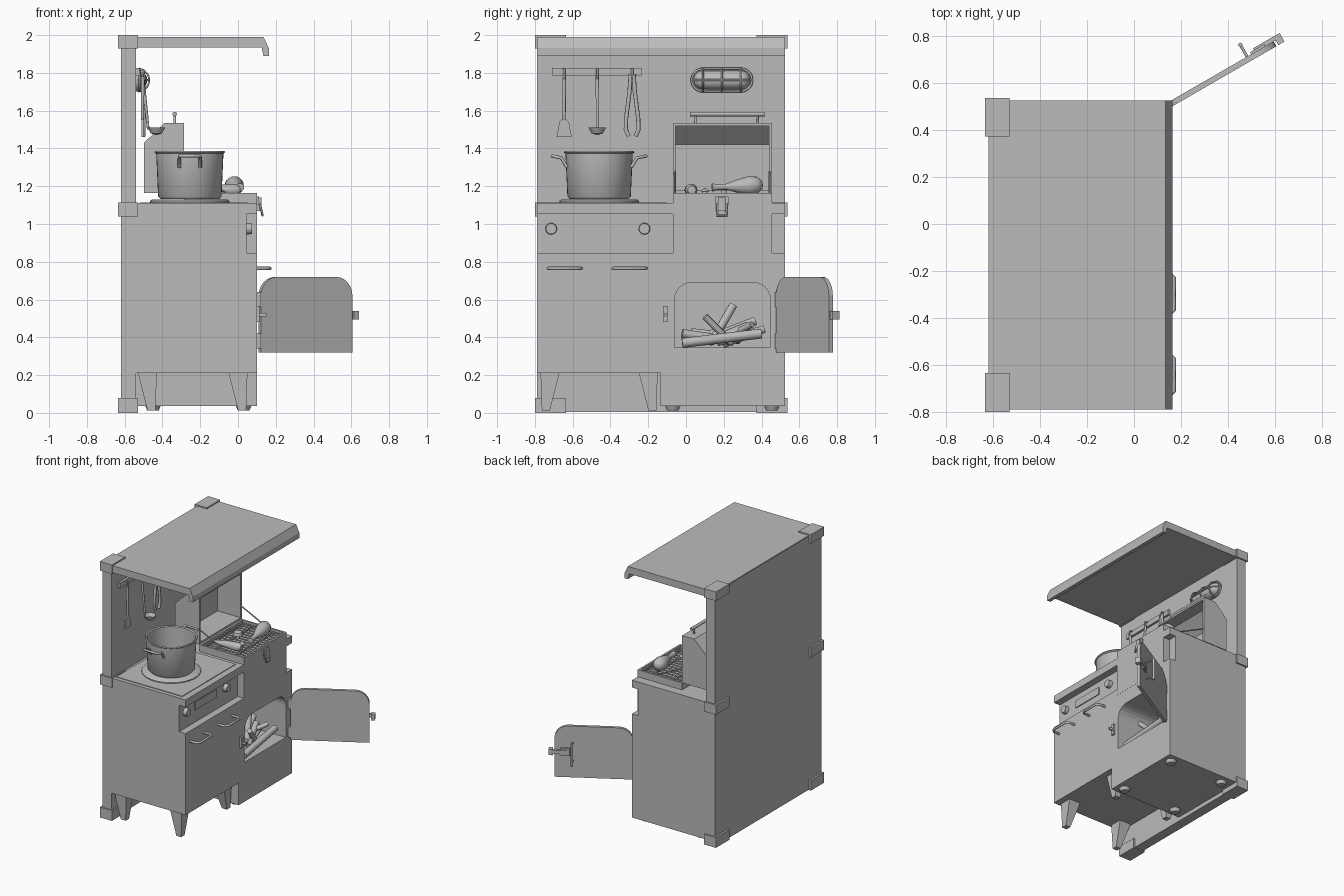
import bpy, bmesh, math, random
from mathutils import Vector, Matrix

if "Cube" in bpy.data.objects:
    bpy.data.objects.remove(bpy.data.objects["Cube"])

grey = bpy.data.materials.new("plain grey")
grey.use_nodes = True
COLOUR = (0.5, 0.5, 0.5, 1)
grey.diffuse_color = COLOUR
grey.node_tree.nodes["Principled BSDF"].inputs["Base Color"].default_value = COLOUR


def finish(name, bm, smooth=False):
    bmesh.ops.recalc_face_normals(bm, faces=bm.faces)
    me = bpy.data.meshes.new(name)
    bm.to_mesh(me)
    bm.free()
    me.materials.append(grey)
    ob = bpy.data.objects.new(name, me)
    bpy.context.collection.objects.link(ob)
    if smooth:
        select(ob)
        bpy.ops.object.shade_smooth_by_angle(angle=math.radians(40))
    return ob


def select(ob):
    bpy.ops.object.select_all(action='DESELECT')
    ob.select_set(True)
    bpy.context.view_layer.objects.active = ob


def prism(name, pts, vec):
    bm = bmesh.new()
    face = bm.faces.new([bm.verts.new(p) for p in pts])
    ext = bmesh.ops.extrude_face_region(bm, geom=[face])["geom"]
    bmesh.ops.translate(bm, vec=vec, verts=[v for v in ext if isinstance(v, bmesh.types.BMVert)])
    if not face.is_valid or len(bm.faces) < len(pts) + 2:
        bm.faces.new([v for v in bm.verts][:len(pts)])
    return finish(name, bm)


def side_prism(name, xz, y0, y1):
    return prism(name, [(x, y0, z) for x, z in xz], (0, y1 - y0, 0))


def front_prism(name, yz, x0, x1):
    return prism(name, [(x0, y, z) for y, z in yz], (x1 - x0, 0, 0))


def box(name, x0, x1, y0, y1, z0, z1):
    return side_prism(name, [(x0, z0), (x1, z0), (x1, z1), (x0, z1)], y0, y1)


def rod(name, a, b, r, r2=None, n=16):
    a, b = Vector(a), Vector(b)
    bm = bmesh.new()
    d = b - a
    m = Matrix.Translation((a + b) / 2) @ d.to_track_quat('Z', 'Y').to_matrix().to_4x4()
    bmesh.ops.create_cone(bm, cap_ends=True, segments=n, radius1=r,
                          radius2=r if r2 is None else r2, depth=d.length, matrix=m)
    return finish(name, bm, True)


def tube(name, pts, r, closed=False):
    cu = bpy.data.curves.new(name, 'CURVE')
    cu.dimensions = '3D'
    cu.bevel_depth, cu.bevel_resolution, cu.use_fill_caps = r, 2, True
    sp = cu.splines.new('POLY')
    sp.points.add(len(pts) - 1)
    for p, c in zip(sp.points, pts):
        p.co = (*c, 1)
    sp.use_cyclic_u = closed
    cu.materials.append(grey)
    ob = bpy.data.objects.new(name, cu)
    bpy.context.collection.objects.link(ob)
    return ob


def lathe(name, prof, origin, axis=(0, 0, 1), n=40):
    # revolve (radius, height) points about an axis
    bm = bmesh.new()
    vs = [bm.verts.new((r, 0, h)) for r, h in prof]
    es = [bm.edges.new(p) for p in zip(vs, vs[1:])]
    bmesh.ops.spin(bm, geom=vs + es, cent=(0, 0, 0), axis=(0, 0, 1), angle=math.tau, steps=n)
    bmesh.ops.remove_doubles(bm, verts=bm.verts, dist=1e-5)
    q = Vector(axis).to_track_quat('Z', 'Y').to_matrix().to_4x4()
    bmesh.ops.transform(bm, matrix=Matrix.Translation(origin) @ q, verts=bm.verts)
    return finish(name, bm, True)


def cut(ob, cutter):
    m = ob.modifiers.new("cut", 'BOOLEAN')
    m.operation, m.object, m.solver = 'DIFFERENCE', cutter, 'EXACT'
    select(ob)
    bpy.ops.object.modifier_apply(modifier="cut")
    bpy.data.objects.remove(cutter)


def arch(u0, u1, z0, z1, r):
    pts = [(u0, z0), (u1, z0)]
    for c, a0 in ((u1 - r, 0), (u0 + r, 90)):
        pts += [(c + r * math.cos(math.radians(a0 + t)), z1 - r + r * math.sin(math.radians(a0 + t)))
                for t in range(0, 91, 15)]
    return pts


# back wall, roof and corner brackets
box("back_wall", -.62, -.54, -.79, .525, .005, 1.985)
side_prism("roof", [(-.617, 1.935), (.125, 1.935), (.135, 1.89), (.163, 1.89), (.163, 1.932),
                    (.135, 1.99), (-.617, 1.99)], -.79, .525)
for z0, z1 in ((0, .08), (1.04, 1.115), (1.93, 2)):
    for y in (-.8, .372):
        box("corner_bracket", -.635, -.53, y, y + .165, z0, z1)


# cabinets with the recessed control panel
def cabinet(name, z0, y0, y1):
    return side_prism(name, [(-.54, z0), (.1, z0), (.1, .847), (.045, .847), (.045, 1.053),
                             (.1, 1.053), (.1, 1.11), (-.54, 1.11)], y0, y1)


cabinet("stove_cabinet", .21, -.79, -.135)
oven = cabinet("oven_cabinet", .037, -.135, .525)
cut(oven, front_prism("cutter", arch(-.06, .447, .345, .69, .09), -.4, .2))

# grill box and open lid
grill = box("grill_box", -.285, .101, -.07, .455, .8, 1.165)
cut(grill, box("cutter", -.27, .086, -.055, .44, 1.12, 1.3))
for i in range(14):
    y = -.04 + i * .036
    rod("grate_bar", (-.275, y, 1.148), (.09, y, 1.148), .006, n=8)
for x in (-.18, -.0):
    rod("grate_cross_bar", (x, -.06, 1.14), (x, .445, 1.14), .006, n=8)
lid = side_prism("grill_lid", [(-.497, 1.165), (-.285, 1.165), (-.285, 1.535), (-.39, 1.535),
                               (-.497, 1.43)], -.07, .455)
cut(lid, side_prism("cutter", [(-.485, 1.18), (-.2, 1.18), (-.2, 1.52), (-.385, 1.52),
                               (-.485, 1.42)], -.055, .44))
for y in (-.058, .443):
    rod("lid_stay", (-.3, y, 1.28), (-.06, y, 1.165), .005, n=8)
tube("lid_handle", [(-.335, .05, 1.53), (-.335, .05, 1.575), (-.335, .38, 1.575), (-.335, .38, 1.53)], .007)
rod("lid_handle_grip", (-.335, .02, 1.582), (-.335, .415, 1.582), .012)
box("grill_latch_plate", .1, .112, .155, .225, 1.1, 1.145)
box("grill_latch_hook", .1, .125, .17, .21, 1.07, 1.14)
tube("grill_latch_loop", [(.115, .165, 1.11), (.13, .165, 1.045), (.13, .215, 1.045), (.115, .215, 1.11)], .006)

# food on the grill
lathe("drumstick", [(0, -.14), (.022, -.135), (.016, -.11), (.016, -.06), (.035, 0), (.05, .06),
                    (.045, .105), (.025, .13), (0, .137)], (-.01, .272, 1.2), (-.15, 1, .05), 20)
lathe("carrot", [(0, -.12), (.012, -.11), (.028, 0), (.033, .08), (.022, .11), (0, .115)],
      (-.1, .02, 1.18), (1, .1, 0), 16)
lathe("mushroom", [(0, 0), (.016, 0), (.014, .025), (.036, .025), (.03, .048), (0, .06)],
      (-.14, .2, 1.153), n=16)
lathe("small_mushroom", [(0, 0), (.014, 0), (.014, .02), (.025, .02), (0, .04)], (-.04, .1, 1.153), n=16)

# hob and pot
box("hob_plate", -.52, .05, -.76, -.1, 1.1, 1.115)
lathe("burner", [(0, .018), (.2, .018), (.21, .01), (.21, 0)], (-.255, -.46, 1.112))
lathe("pot", [(0, 0), (.155, 0), (.168, .015), (.178, .24), (.187, .247), (.183, .255), (.172, .25),
              (.162, .02), (0, .012)], (-.255, -.46, 1.132))
for s in (-1, 1):
    y = lambda d: -.46 + s * d
    tube("pot_handle", [(-.31, y(.17), 1.3), (-.31, y(.2), 1.35), (-.31, y(.25), 1.36),
                        (-.2, y(.25), 1.36), (-.2, y(.2), 1.35), (-.2, y(.17), 1.3)], .009)

# control panel and drawer handles
for y in (-.714, -.22):
    rod("knob", (.04, y, .975), (.075, y, .975), .031, .028, 24)
box("display", .045, .052, -.6, -.34, .945, 1.005)
for y in (-.745, -.4):
    tube("cabinet_handle", [(.095, y + .015, .765), (.15, y + .015, .765), (.17, y + .035, .765),
                            (.17, y + .17, .765), (.15, y + .19, .765), (.095, y + .19, .765)], .009)


# legs and round feet
def leg(x, y, sx, sy):
    bm = bmesh.new()
    bmesh.ops.create_cube(bm, size=1)
    for v in bm.verts:
        half = .05 if v.co.z > 0 else .021
        shift = 0 if v.co.z > 0 else .022
        v.co = (x + math.copysign(half, v.co.x) + sx * shift, y + math.copysign(half, v.co.y) + sy * shift,
                .212 if v.co.z > 0 else .012)
    finish("tapered_leg", bm)


for x, sx in ((-.48, 1), (.0, 1)):
    for y, sy in ((-.72, -1), (-.2, 1)):
        leg(x, y, sx, sy)
for x in (-.45, .03):
    for y in (-.07, .455):
        rod("round_foot", (x, y, .012), (x, y, .045), .03, .045, 20)

# open oven door, built closed and swung about its hinge
parts = [front_prism("oven_door", arch(-.56, 0, .32, .72, .1), -.012, .012),
         box("door_latch_bar", .012, .03, -.6, -.47, .505, .535),
         box("door_latch_tip", -.012, .03, -.6, -.57, .495, .54),
         box("door_latch_plate", .012, .022, -.52, -.45, .49, .55),
         rod("door_handle", (.07, -.43, .43), (.07, -.43, .61), .009),
         rod("door_handle_post", (.01, -.43, .45), (.07, -.43, .45), .006),
         rod("door_handle_post", (.01, -.43, .59), (.07, -.43, .59), .006)]
for ob in parts:
    ob.matrix_world = Matrix.Translation((.115, .487, 0)) @ Matrix.Rotation(math.radians(120), 4, 'Z')
for z in (.34, .56):
    rod("door_hinge", (.11, .483, z), (.11, .483, z + .08), .013)
box("latch_catch", .1, .115, -.122, -.094, .48, .565)
box("latch_catch_pin", .1, .15, -.113, -.103, .51, .53)

# firewood
random.seed(4)
rod("log", (.06, -.02, .37), (.04, .4, .42), .026, n=10)
rod("log", (.0, -.02, .42), (-.05, .25, .38), .024, n=10)
rod("log", (.03, .1, .51), (-.02, .24, .37), .018, n=10)
rod("log", (-.02, .14, .38), (-.08, .25, .57), .022, n=10)
for i in range(9):
    a = random.uniform(-1, 1)
    c = Vector((random.uniform(-.2, -.02), random.uniform(.1, .32), .39 + .014 * (i % 5)))
    d = Vector((math.sin(a) * .09, math.cos(a) * .11, random.uniform(-.02, .05)))
    rod("log", c - d, c + d, random.uniform(.016, .024), n=10)

# utensil rail
box("utensil_rail", -.54, -.522, -.71, -.235, 1.785, 1.825)
for y in (-.645, -.47, -.285):
    tube("rail_hook", [(-.525, y, 1.82), (-.5, y, 1.815), (-.495, y, 1.77), (-.51, y, 1.755)], .006)
rod("spatula_handle", (-.505, -.645, 1.78), (-.505, -.645, 1.55), .01, .008, 10)
front_prism("spatula_blade", [(-.685, 1.46), (-.605, 1.46), (-.62, 1.54), (-.64, 1.56), (-.65, 1.56),
                              (-.67, 1.54)], -.51, -.5)
rod("ladle_handle", (-.505, -.47, 1.785), (-.475, -.47, 1.5), .009, .007, 10)
lathe("ladle_bowl", [(0, -.04), (.03, -.03), (.046, 0), (.041, 0), (.026, -.025), (0, -.034)],
      (-.432, -.47, 1.51), n=20)
for s in (-1, 1):
    tube("tongs_arm", [(-.5, -.285 + s * d, z) for d, z in
                       ((.008, 1.79), (.014, 1.7), (.032, 1.56), (.034, 1.5), (.018, 1.465))], .011)

# caged wall lamp
lamp = bmesh.new()
bmesh.ops.create_uvsphere(lamp, u_segments=24, v_segments=12, radius=.05)
for v in lamp.verts:
    v.co = (-.53 + v.co.x, .19 + v.co.y + math.copysign(.1, v.co.y), 1.762 + v.co.z)
finish("lamp_glass", lamp, True)
loop = [(.19 + math.copysign(.1, math.cos(t)) + .06 * math.cos(t), 1.762 + .06 * math.sin(t))
        for t in [math.tau * (i + .5) / 24 for i in range(24)]]
front_prism("lamp_base", loop, -.545, -.525)
tube("lamp_cage_ring", [(-.52, y, z) for y, z in loop], .006, True)
for y in (.09, .19, .29):
    tube("lamp_cage_hoop", [(-.53 + .06 * math.sin(t), y, 1.762 + .06 * math.cos(t))
                            for t in [math.pi * i / 10 for i in range(11)]], .005)
tube("lamp_cage_bar", [(-.53, .03, 1.762), (-.485, .06, 1.762), (-.47, .1, 1.762), (-.47, .28, 1.762),
                       (-.485, .32, 1.762), (-.53, .35, 1.762)], .005)
